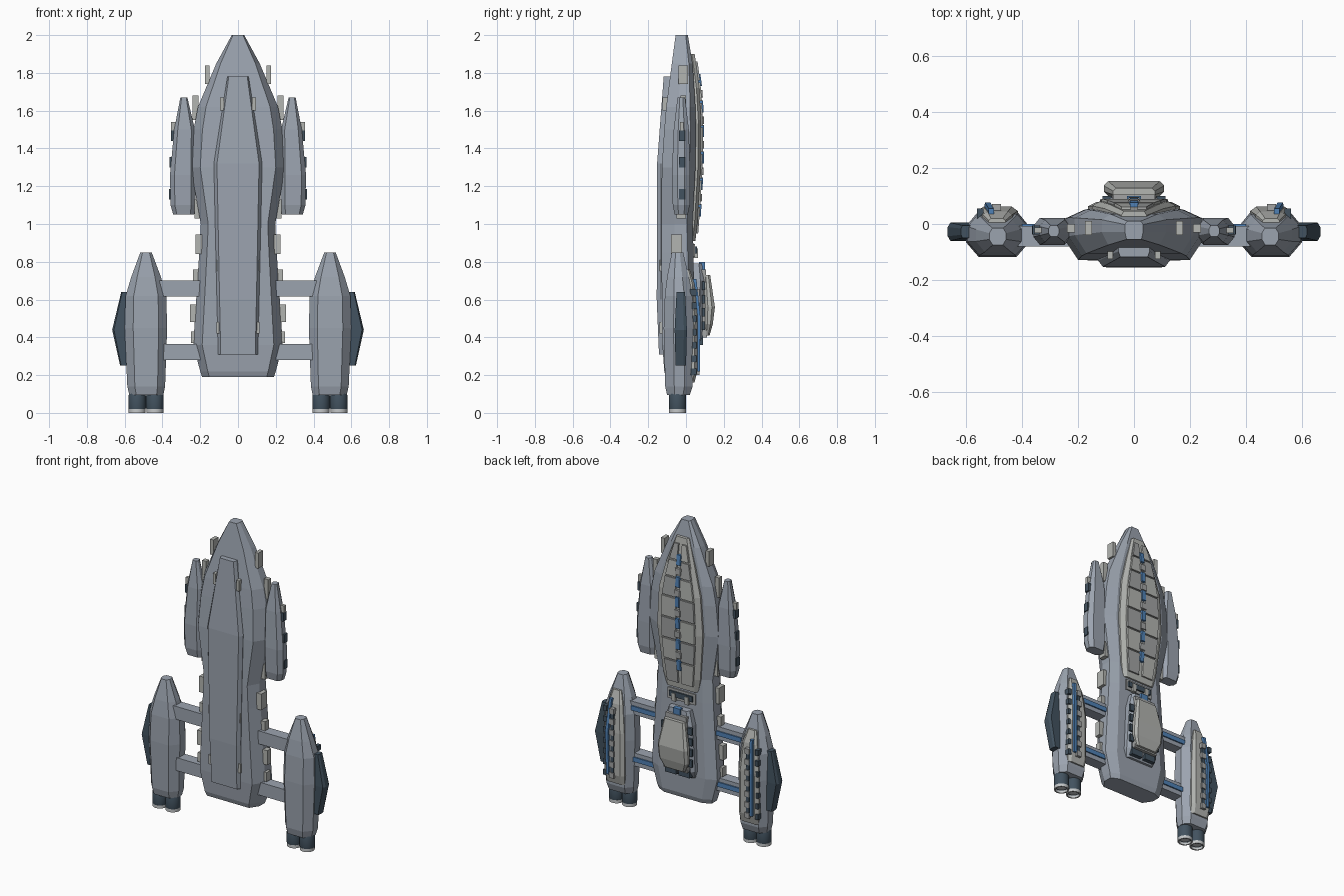
import bpy, bmesh, math
from mathutils import Matrix


def material(name, rgb):
    m = bpy.data.materials.new(name)
    m.diffuse_color = (*rgb, 1)
    return m


HULL = material("hull grey", (0.33, 0.37, 0.43))
PALE = material("pale plating", (0.45, 0.46, 0.44))
PANEL = material("panel grey", (0.36, 0.37, 0.37))
DARK = material("dark slate", (0.055, 0.085, 0.115))
BLUE = material("blue light", (0.08, 0.22, 0.46))
RIM = material("nozzle rim", (0.55, 0.57, 0.58))
BOTH = (1, -1)


def finish(name, bm, mat):
    bmesh.ops.recalc_face_normals(bm, faces=bm.faces)
    me = bpy.data.meshes.new(name)
    bm.to_mesh(me)
    bm.free()
    me.materials.append(mat)
    ob = bpy.data.objects.new(name, me)
    bpy.context.collection.objects.link(ob)
    return ob


def add_loft(bm, secs, side=1, kb=0.8, kt=0.8, fa=0.25, fb=0.75):
    """Stack of eight-sided rings; each section is (z, x0, x1, y0, y1)."""
    rings = []
    for z, x0, x1, y0, y1 in secs:
        c, h, d = (x0 + x1) / 2, (x1 - x0) / 2, y1 - y0
        prof = [(-kb, 0), (kb, 0), (1, fa), (1, fb), (kt, 1), (-kt, 1), (-1, fb), (-1, fa)]
        rings.append([bm.verts.new((side * (c + h * u), y0 + d * v, z)) for u, v in prof])
    for a, b in zip(rings, rings[1:]):
        for i in range(8):
            j = (i + 1) % 8
            bm.faces.new((a[i], a[j], b[j], b[i]))
    bm.faces.new(rings[0])
    bm.faces.new(rings[-1])


def loft(name, secs, mat, sides=(1,), **kw):
    bm = bmesh.new()
    for s in sides:
        add_loft(bm, secs, s, **kw)
    return finish(name, bm, mat)


def boxes(name, items, mat, sides=(1,)):
    """Boxes given as (x0, x1, y0, y1, z0, z1)."""
    bm = bmesh.new()
    for x0, x1, y0, y1, z0, z1 in items:
        for s in sides:
            m = Matrix.Translation((s * (x0 + x1) / 2, (y0 + y1) / 2, (z0 + z1) / 2))
            m = m @ Matrix.Diagonal((x1 - x0, y1 - y0, z1 - z0, 1))
            bmesh.ops.create_cube(bm, size=1, matrix=m)
    return finish(name, bm, mat)


def centred(rows):
    return [(z, -h, h, y0, y1) for z, h, y0, y1 in rows]


def lerp(rows, z, col):
    for a, b in zip(rows, rows[1:]):
        if a[0] <= z <= b[0]:
            t = (z - a[0]) / (b[0] - a[0])
            return a[col] + t * (b[col] - a[col])
    return rows[-1][col]


# Main hull
loft("main_hull", centred([
    (0.19, 0.19, -0.105, 0.03), (0.22, 0.2, -0.115, 0.04), (0.36, 0.237, -0.125, 0.045),
    (0.85, 0.205, -0.13, 0.04), (1.0, 0.197, -0.13, 0.035), (1.3, 0.25, -0.128, 0.05),
    (1.5, 0.235, -0.115, 0.053), (1.62, 0.212, -0.105, 0.05), (1.85, 0.115, -0.075, 0.035),
    (2.0, 0.033, -0.055, 0.01)]), HULL, kb=0.8, kt=0.72, fa=0.42, fb=0.82)

# Long keel plate on the front
loft("keel_plate", centred([
    (0.31, 0.105, -0.143, -0.08), (0.6, 0.112, -0.155, -0.08), (1.32, 0.128, -0.153, -0.08),
    (1.78, 0.056, -0.118, -0.05)]), HULL, kb=0.87, kt=1, fa=0.3, fb=0.8)

# Raised rear deck: z, half width, height in y
deck = [(0.91, 0.115, 0.05), (1.0, 0.135, 0.06), (1.3, 0.165, 0.078),
        (1.55, 0.15, 0.08), (1.72, 0.105, 0.07), (1.9, 0.045, 0.046)]
loft("rear_deck", [(z, -h, h, y - 0.05, y) for z, h, y in deck], PALE, kt=0.82, fb=0.7)

# Deck panels in two columns, following the deck's slope
rows = [(0.95, 1.09), (1.1, 1.23), (1.24, 1.37), (1.38, 1.51), (1.52, 1.64), (1.65, 1.75), (1.76, 1.86)]
for n, mat, pick in (("pale_deck_panels", PALE, 0), ("grey_deck_panels", PANEL, 1)):
    bm = bmesh.new()
    for i, (a, b) in enumerate(rows):
        for s in BOTH:
            if (i + (s > 0)) % 2 == pick:
                add_loft(bm, [(z, 0.012, lerp(deck, z, 1) * 0.76, lerp(deck, z, 2) - 0.01,
                               lerp(deck, z, 2) + 0.01) for z in (a, b)], s, 1, 0.95, 0.3, 0.8)
    finish(n, bm, mat)

# Blue lights and grey blocks down the deck spine
for n, mat, zs, ln, hw in (("spine_lights", BLUE, (1.04, 1.18, 1.32, 1.46, 1.59, 1.73), 0.065, 0.017),
                           ("spine_blocks", PANEL, (1.12, 1.26, 1.4, 1.53, 1.67), 0.04, 0.022)):
    bm = bmesh.new()
    for z in zs:
        add_loft(bm, [(q, -hw, hw, lerp(deck, q, 2) - 0.01, lerp(deck, q, 2) + 0.016)
                      for q in (z, z + ln)])
    finish(n, bm, mat)

# Dark bar and frame between deck and tower
boxes("cross_bar", [(-0.085, 0.085, 0.02, 0.057, 0.845, 0.88)], DARK)
boxes("cross_bar_frame", [(-0.1, 0.1, 0.02, 0.047, 0.825, 0.895)], PANEL)
boxes("cross_bar_clamps", [(0.035, 0.06, 0.03, 0.063, 0.82, 0.87)], PALE, BOTH)

# Command tower
loft("tower_base", centred([
    (0.35, 0.1, 0.02, 0.06), (0.4, 0.115, 0.02, 0.085), (0.7, 0.1, 0.02, 0.095),
    (0.79, 0.075, 0.02, 0.085)]), HULL, kb=1, kt=0.8)
loft("tower_neck", centred([
    (0.4, 0.085, 0.07, 0.11), (0.76, 0.075, 0.07, 0.105)]), PANEL, kb=1, kt=1)
loft("tower_roof", centred([
    (0.41, 0.075, 0.1, 0.125), (0.47, 0.105, 0.1, 0.142), (0.56, 0.108, 0.1, 0.153),
    (0.73, 0.075, 0.095, 0.128)]), PALE, kb=0.85, kt=0.85, fa=0.3, fb=0.7)
boxes("tower_windows", [(0.08, 0.112, 0.086, 0.1, z, z + 0.045) for z in (0.44, 0.51, 0.58, 0.65)],
      DARK, BOTH)
boxes("tower_tail_vents", [(0.01, 0.09, 0.04, 0.09, 0.36, 0.41)], DARK, BOTH)
boxes("tower_front_light", [(-0.025, 0.025, 0.07, 0.1, 0.76, 0.8)], BLUE)

# Forward side pods with dark ports
loft("side_pods", [
    (1.05, 0.232, 0.343, -0.06, 0.01), (1.1, 0.226, 0.357, -0.07, 0.02),
    (1.26, 0.225, 0.36, -0.075, 0.022), (1.5, 0.228, 0.338, -0.065, 0.015),
    (1.67, 0.268, 0.305, -0.045, -0.005)], HULL, BOTH, kb=0.65, kt=0.65, fa=0.3, fb=0.7)
boxes("pod_ports", [(0.33, x, -0.038, -0.005, z, z + 0.055)
                    for x, z in ((0.364, 1.13), (0.363, 1.3), (0.356, 1.44))], DARK, BOTH)
boxes("pod_port_caps", [(0.33, 0.356, -0.033, -0.012, 1.495, 1.54)], PALE, BOTH)

# Struts joining hull and engines, with blue strips behind
boxes("struts", [(0.18, 0.42, -0.08, -0.008, z, z + 0.085) for z in (0.28, 0.615)], HULL, BOTH)
boxes("strut_strips", [(0.2, 0.4, -0.012, 0.0, z, z + 0.03) for z in (0.31, 0.643)], BLUE, BOTH)

# Engine nacelles and their rear plating
loft("engine_nacelles", [
    (0.095, 0.395, 0.575, -0.1, 0.02), (0.14, 0.386, 0.586, -0.11, 0.035),
    (0.45, 0.375, 0.6, -0.118, 0.04), (0.62, 0.38, 0.595, -0.112, 0.035),
    (0.72, 0.408, 0.565, -0.1, 0.015), (0.85, 0.457, 0.517, -0.075, -0.015)],
    HULL, BOTH, kb=0.6, kt=0.65, fa=0.33, fb=0.7)
loft("nacelle_plating", [
    (0.16, 0.42, 0.55, 0.0, 0.045), (0.22, 0.415, 0.56, 0.0, 0.06), (0.5, 0.415, 0.56, 0.0, 0.062),
    (0.68, 0.435, 0.54, 0.0, 0.045), (0.76, 0.46, 0.52, -0.01, 0.02)], PALE, BOTH, kb=1, kt=0.7)
loft("nacelle_light_strips", [
    (0.22, 0.51, 0.53, 0.03, 0.073), (0.5, 0.512, 0.534, 0.03, 0.077),
    (0.71, 0.5, 0.52, 0.0, 0.055)], BLUE, BOTH, kb=1, kt=0.9)
zs = [0.2 + 0.07 * i for i in range(7)]
boxes("nacelle_blocks", [(0.475, 0.507, 0.03, 0.072, z, z + 0.035) for z in zs], PANEL, BOTH)
boxes("nacelle_vents", [(0.48, 0.502, 0.03, 0.066, z + 0.035, z + 0.07) for z in zs[:-1]], DARK, BOTH)
boxes("nacelle_outer_vents", [(0.538, 0.562, 0.02, 0.056, z, z + 0.035) for z in zs], DARK, BOTH)

# Dark outer fins
loft("outer_fins", [
    (0.25, 0.57, 0.624, -0.055, 0.0), (0.44, 0.57, 0.666, -0.06, 0.005),
    (0.64, 0.57, 0.618, -0.05, -0.005)], DARK, BOTH, kb=0.8, kt=0.8)


# Twin nozzles with pale rims and recessed throats
def nozzles(name, rings, mat):
    bm = bmesh.new()
    n = 16
    for s in BOTH:
        for x in (0.44, 0.534):
            loops = [[bm.verts.new((s * x + r * math.cos(2 * math.pi * i / n),
                                    -0.045 + r * math.sin(2 * math.pi * i / n), z))
                      for i in range(n)] for r, z in rings]
            for a, b in zip(loops, loops[1:]):
                for i in range(n):
                    j = (i + 1) % n
                    bm.faces.new((a[i], a[j], b[j], b[i]))
            bm.faces.new(loops[0])
            bm.faces.new(loops[-1])
    ob = finish(name, bm, mat)
    bpy.context.view_layer.objects.active = ob
    bpy.ops.object.select_all(action='DESELECT')
    ob.select_set(True)
    bpy.ops.object.shade_smooth_by_angle(angle=math.radians(35))


nozzles("engine_nozzles", [(0.04, 0.11), (0.046, 0.09), (0.046, 0.025), (0.043, 0.014),
                           (0.034, 0.014), (0.03, 0.06)], DARK)
nozzles("nozzle_rims", [(0.035, 0.02), (0.045, 0.02), (0.045, 0.0), (0.037, 0.0), (0.034, 0.018)], RIM)

# Small pale tabs along the hull sides
boxes("side_tabs", [
    (0.15, 0.175, -0.04, 0.01, 1.74, 1.84), (0.21, 0.24, -0.03, 0.0, 1.55, 1.68),
    (0.19, 0.225, -0.08, -0.02, 0.84, 0.945), (0.2, 0.238, -0.06, -0.02, 0.7, 0.76),
    (0.21, 0.255, -0.06, -0.02, 0.48, 0.575), (0.21, 0.25, -0.06, -0.02, 0.37, 0.43),
    (0.2, 0.23, -0.05, 0.0, 1.03, 1.13)], PALE, BOTH)
boxes("keel_tabs", [(0.085, 0.115, -0.14, -0.1, z, z + 0.06) for z in (0.42, 0.75, 1.1)]
      + [(0.075, 0.095, -0.125, -0.08, 1.6, 1.67)], PALE, BOTH)
